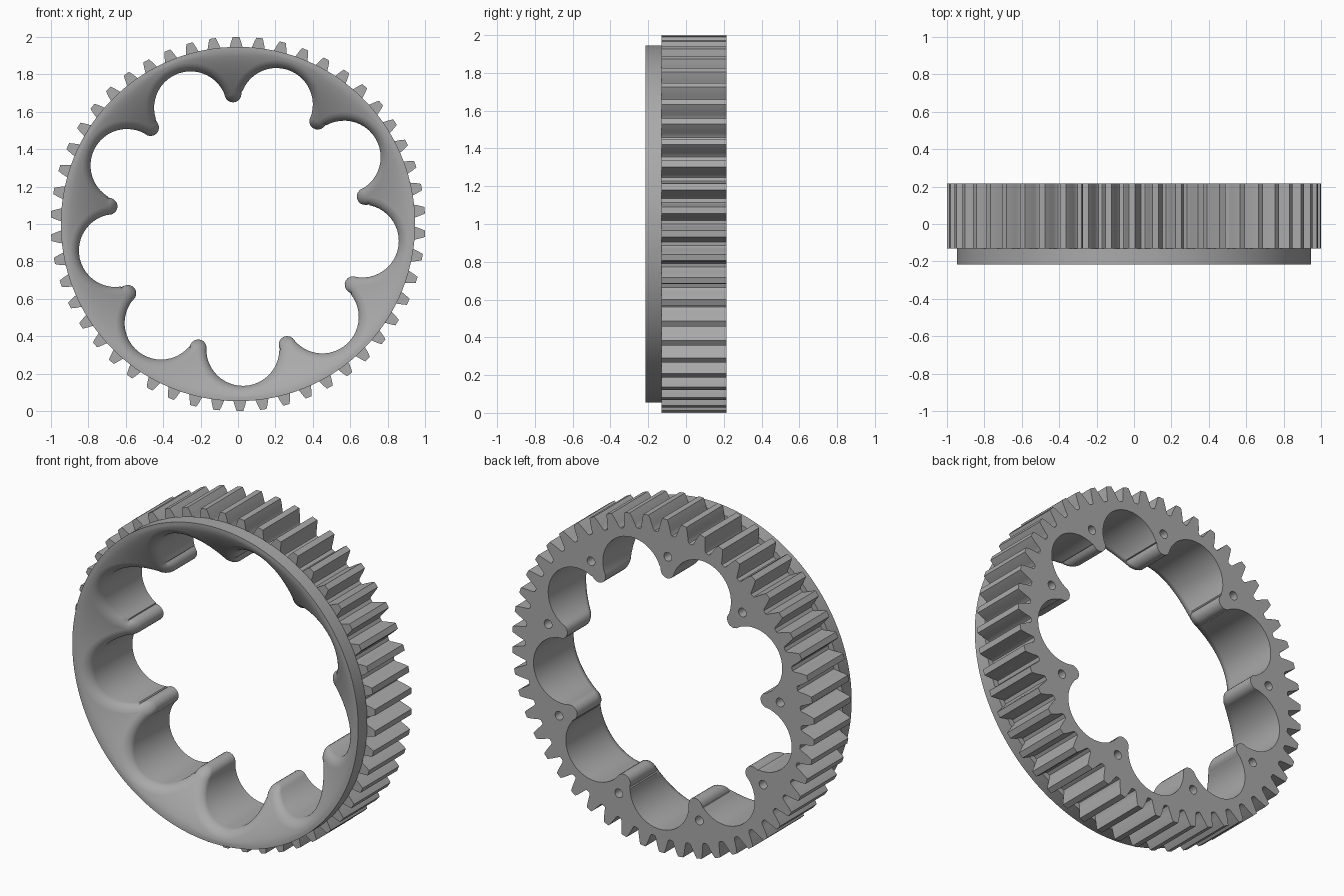
import bpy, bmesh
from math import sin, cos, pi, radians, atan2, sqrt, hypot

if "Cube" in bpy.data.objects:
    bpy.data.objects.remove(bpy.data.objects["Cube"])

LOBES, TEETH = 9, 50
NOSE_ANGLE, TOOTH_ANGLE = radians(92.2), radians(90.6)
FRONT, SHOULDER, BACK = -0.215, -0.13, 0.215
ROOT, RIM, TIP = 0.913, 0.946, 1.0
GAP_CENTRE, GAP_R, NOSE_CENTRE, NOSE_R = 0.67, 0.195, 0.695, 0.045
ROUND = 0.042
GAP_STEPS, NOSE_STEPS = 24, 10
STEPS = GAP_STEPS + NOSE_STEPS

metal = bpy.data.materials.new("grey_metal")
metal.use_nodes = True
metal.diffuse_color = (0.4, 0.4, 0.4, 1)
metal.node_tree.nodes["Principled BSDF"].inputs["Base Color"].default_value = (0.4, 0.4, 0.4, 1)


def finish(bm, name, angle):
    bmesh.ops.recalc_face_normals(bm, faces=bm.faces)
    mesh = bpy.data.meshes.new(name)
    bm.to_mesh(mesh)
    bm.free()
    mesh.materials.append(metal)
    ob = bpy.data.objects.new(name, mesh)
    bpy.context.collection.objects.link(ob)
    bpy.ops.object.select_all(action="DESELECT")
    bpy.context.view_layer.objects.active = ob
    ob.select_set(True)
    if angle:
        bpy.ops.object.shade_smooth_by_angle(angle=radians(angle))
    return ob


def bridge(bm, a, b):
    n = len(a)
    for i in range(n):
        bm.faces.new((a[i], a[(i + 1) % n], b[(i + 1) % n], b[i]))


def polar(r, a):
    return r * cos(a), r * sin(a)


def scallop(d):
    """Closed scalloped outline, offset by d into the material."""
    half = pi / LOBES
    nx, nz = polar(NOSE_CENTRE, half)
    contact = atan2(nz, nx - GAP_CENTRE)
    points = []
    for k in range(LOBES):
        mid = NOSE_ANGLE + half + k * 2 * half
        gx, gz = polar(GAP_CENTRE, mid)
        for j in range(GAP_STEPS):
            x, z = polar(GAP_R + d, mid + contact * (2 * j / GAP_STEPS - 1))
            points.append((gx + x, gz + z))
        tx, tz = polar(NOSE_CENTRE, mid + half)
        for j in range(NOSE_STEPS):
            turn = (pi - contact + half) * (2 * j / NOSE_STEPS - 1)
            x, z = polar(NOSE_R - d, mid + half + pi - turn)
            points.append((tx + x, tz + z))
    return points


def circle(r):
    """Circle whose points pair with the scalloped outline."""
    start = NOSE_ANGLE + pi / LOBES * NOSE_STEPS / STEPS
    return [polar(r, start + 2 * pi * i / (LOBES * STEPS)) for i in range(LOBES * STEPS)]


def dish(x, z):
    """Depth of the hollowed front face at a point."""
    t = max(0, (0.925 - hypot(x, z)) / 0.275)
    return FRONT + 0.19 * t ** 1.3


# Scalloped ring: inner wall, rounded edge, dished front, rim and flat back
bm = bmesh.new()


def loop(points, depth):
    return [bm.verts.new((x, depth(x, z) if callable(depth) else depth, z + 1)) for x, z in points]


loops = [loop(scallop(0), BACK)]
for i in range(7):
    d = ROUND * (1 - cos(pi / 2 * i / 6))
    rise = ROUND - sqrt(max(0, ROUND ** 2 - (ROUND - d) ** 2))
    loops.append(loop(scallop(d), lambda x, z: dish(x, z) + rise))
inner, outer = scallop(ROUND), circle(0.925)
for i in range(1, 9):
    f = i / 8
    loops.append(loop([(a + (c - a) * f, b + (e - b) * f)
                       for (a, b), (c, e) in zip(inner, outer)], dish))
for r, y in ((RIM, FRONT), (RIM, SHOULDER), (ROOT, SHOULDER), (ROOT, BACK)):
    loops.append(loop(circle(r), y))
for a, b in zip(loops, loops[1:] + loops[:1]):
    bridge(bm, a, b)
ring = finish(bm, "scalloped_ring", 0)

# Blind screw holes in the back, one behind each nose
bm = bmesh.new()
for k in range(LOBES):
    x, z = polar(0.78, NOSE_ANGLE + k * 2 * pi / LOBES)
    ends = [[bm.verts.new((x + 0.026 * cos(t * pi / 8), y, 1 + z + 0.026 * sin(t * pi / 8)))
             for t in range(16)] for y in (BACK - 0.16, BACK + 0.05)]
    bridge(bm, *ends)
    for end in ends:
        bm.faces.new(end)
cutter = finish(bm, "hole_cutter", 0)
cutter.hide_render = True
bpy.context.view_layer.objects.active = ring
cut = ring.modifiers.new("holes", "BOOLEAN")
cut.operation, cut.solver, cut.object = "DIFFERENCE", "EXACT", cutter
bpy.ops.object.modifier_apply(modifier=cut.name)
bpy.data.objects.remove(cutter)
ring.select_set(True)
bpy.ops.object.shade_smooth_by_angle(angle=radians(35))

# Gear teeth: curved flank (radius, half width) extruded along the rim
flank = [(ROOT - 0.001, 0.048), (0.921, 0.041), (0.94, 0.036),
         (0.962, 0.030), (0.982, 0.024), (TIP, 0.017)]
outline = [(r, -w) for r, w in flank] + [(r, w) for r, w in reversed(flank)]
bm = bmesh.new()
for k in range(TEETH):
    a = TOOTH_ANGLE + k * 2 * pi / TEETH
    points = [polar(r, a + w / r) for r, w in outline]
    ends = [loop(points, y) for y in (SHOULDER, BACK)]
    bridge(bm, *ends)
    for end in ends:
        bm.faces.new(end)
finish(bm, "gear_teeth", 30)
